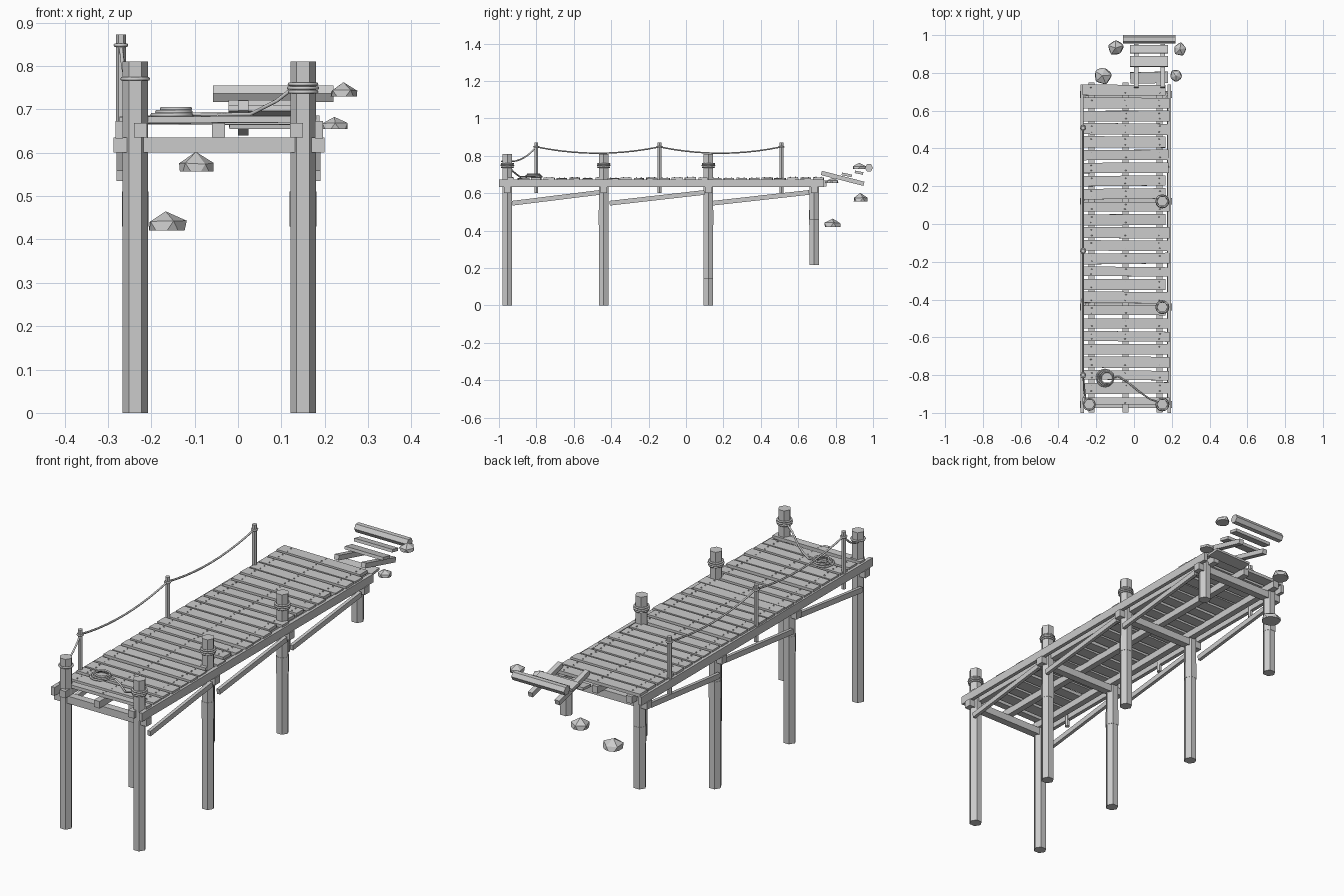
import bpy, bmesh, math, random
from mathutils import Vector, Matrix

if "Cube" in bpy.data.objects:
    bpy.data.objects.remove(bpy.data.objects["Cube"])
random.seed(4)


def finish(bm, name):
    me = bpy.data.meshes.new(name)
    bmesh.ops.recalc_face_normals(bm, faces=bm.faces)
    bm.to_mesh(me)
    bm.free()
    ob = bpy.data.objects.new(name, me)
    bpy.context.collection.objects.link(ob)
    return ob


def box(name, x0, x1, y0, y1, z0, z1, rot=(0, 0, 0)):
    bm = bmesh.new()
    bmesh.ops.create_cube(bm, size=1)
    bmesh.ops.scale(bm, vec=(x1 - x0, y1 - y0, z1 - z0), verts=bm.verts)
    ob = finish(bm, name)
    ob.location = ((x0 + x1) / 2, (y0 + y1) / 2, (z0 + z1) / 2)
    ob.rotation_euler = rot
    return ob


def rod(name, a, b, r, n=6, twist=math.pi / 6):
    a, b = Vector(a), Vector(b)
    bm = bmesh.new()
    bmesh.ops.create_cone(bm, cap_ends=True, segments=n, radius1=r, radius2=r, depth=(b - a).length,
                          matrix=Matrix.Rotation(twist, 4, 'Z'))
    ob = finish(bm, name)
    ob.location = (a + b) / 2
    ob.rotation_euler = (b - a).to_track_quat('Z', 'Y').to_euler()
    return ob


def rope(name, pts, r=0.0045, closed=False):
    cu = bpy.data.curves.new(name, 'CURVE')
    cu.dimensions = '3D'
    cu.bevel_depth = r
    cu.bevel_resolution = 1
    cu.use_fill_caps = True
    sp = cu.splines.new('POLY')
    sp.points.add(len(pts) - 1)
    for p, q in zip(sp.points, pts):
        p.co = (*q, 1)
    sp.use_cyclic_u = closed
    ob = bpy.data.objects.new(name, cu)
    bpy.context.collection.objects.link(ob)


def ring(name, x, y, z, r, n=12):
    rope(name, [(x + r * math.cos(t * math.tau / n), y + r * math.sin(t * math.tau / n), z)
                for t in range(n)], closed=True)


def sag(a, b, drop, n=10):
    a, b = Vector(a), Vector(b)
    return [a.lerp(b, i / n) - Vector((0, 0, drop * 4 * (i / n) * (1 - i / n))) for i in range(n + 1)]


XL, XR = -0.237, 0.15
rows = [-0.955, -0.44, 0.12, 0.685]

# hexagonal piles: (left bottom, left top, right bottom, right top)
heights = [(0, .81, 0, .81), (0, .65, 0, .81), (0, .65, .145, .81), (.215, .65, .46, .65)]
for i, (y, h) in enumerate(zip(rows, heights)):
    rod("pile_left", (XL, y, h[0]), (XL, y, h[1]), 0.0295, twist=math.pi / 6)
    rod("pile_right", (XR, y, h[2]), (XR, y, h[3]), 0.0295, twist=math.pi / 6)
    # cross beam and worn collars
    box("cross_beam", -0.287, 0.2, y - 0.018, y + 0.018, 0.60, 0.635)
    if i:
        rod("pile_collar", (XL, y, .43), (XL, y, .51), 0.031)
        if i < 3:
            rod("pile_collar", (XR, y, .43), (XR, y, .51), 0.031)

# side stringers and inner joists
for x in (-0.274, 0.187):
    box("side_stringer", x - .009, x + .009, -1, 0.738, 0.633, 0.673)
for x in (-0.225, -0.045, 0.135):
    box("inner_joist", x - .015, x + .015, -0.998, 0.75, 0.635, 0.668)

# sloping side braces
for y0, y1 in ((-0.93, -0.46), (-0.41, 0.1), (0.14, 0.66)):
    for x in (-0.272, 0.182):
        ang = math.atan2(0.058, y1 - y0)
        box("side_brace", x - .008, x + .008, y0, y1, 0.563, 0.588, (ang, 0, 0))

# deck planks with nails
count, start, pitch = 25, -0.972, 0.0686
for i in range(count):
    y = start + pitch * (i + 0.5)
    w = random.uniform(0.049, 0.061)
    if i == 0:
        w = 0.036
    x1 = 0.188 - random.choice((0, 0, .004, .022))
    dz = random.uniform(-0.002, 0.003)
    box("deck_plank", -0.277 + random.uniform(0, .008), x1, y - w / 2, y + w / 2, 0.667 + dz, 0.682 + dz,
        (random.uniform(-.03, .03), random.uniform(-.006, .006), random.uniform(-.014, .014)))
    for x in (-0.225, -0.045, 0.135):
        for s in (-1, 1):
            rod("nail", (x + random.uniform(-.006, .006), y + s * w * .25, 0.68 + dz),
                (x, y + s * w * .25, 0.6845 + dz), 0.003, 5)

# rail posts with hanging rope
posts = [-0.8, -0.142, 0.51]
for y in posts:
    rod("rail_post", (-0.27, y, 0.6), (-0.27, y, 0.872), 0.0115)
    ring("post_tie", -0.27, y, 0.848, 0.0125, 8)
rope("rail_rope", sag((XL - .02, -0.93, 0.77), (-0.27, -0.8, 0.848), 0.018, 6))
rope("rail_rope", sag((-0.27, -0.8, 0.848), (-0.27, -0.142, 0.848), 0.034))
rope("rail_rope", sag((-0.27, -0.142, 0.848), (-0.27, 0.51, 0.848), 0.034))

# rope rings round the mooring piles
ring("pile_rope", XL, rows[0], 0.77, 0.03)
for y in rows[:3]:
    for k in range(3):
        ring("pile_rope", XR, y, 0.74 + k * 0.009, 0.031 + 0.002 * (k % 2))

# loose mooring rope and coil on the deck
rope("mooring_rope", [(.128, -.94, .75), (.09, -.93, .72), (.03, -.89, .689), (-.03, -.84, .688),
                      (-.08, -.808, .688), (-.11, -.812, .689)])
for k in range(3):
    ring("rope_coil", -0.153 + .005 * k, -0.815, 0.687 + k * 0.007, 0.045 - k * 0.006)

# broken end: sagging rails, loose planks and a log
for x in (0.012, 0.153):
    box("broken_rail", x - .012, x + .012, 0.72, 0.955, 0.668, 0.691, (-0.25, 0, 0))
for y, z, w, a in ((0.775, 0.663, .06, .1), (0.86, 0.698, .055, -.2), (0.925, 0.71, .045, -.2)):
    if z < .67:
        box("fallen_plank", -0.02, 0.18, y - w / 2, y + w / 2, z - .006, z + .006, (a, 0, .02))
    else:
        box("loose_plank", -0.022, 0.18, y - w / 2, y + w / 2, z - .007, z + .007, (a, 0, 0))
rod("drift_log", (-0.058, 0.978, 0.736), (0.22, 0.978, 0.736), 0.022)


# faceted rocks with flat bottoms
def rock(x, y, z, r, h):
    bm = bmesh.new()
    bmesh.ops.create_icosphere(bm, subdivisions=1, radius=1)
    for v in bm.verts:
        v.co *= random.uniform(0.9, 1.1)
    bmesh.ops.rotate(bm, verts=bm.verts, matrix=Matrix.Rotation(random.uniform(0, 6), 3, 'Z'))
    geom = bm.verts[:] + bm.edges[:] + bm.faces[:]
    cut = bmesh.ops.bisect_plane(bm, geom=geom, plane_co=(0, 0, 0), plane_no=(0, 0, -1), clear_outer=True)
    bmesh.ops.edgeloop_fill(bm, edges=[e for e in cut['geom_cut'] if isinstance(e, bmesh.types.BMEdge)])
    bmesh.ops.scale(bm, vec=(r, r, h), verts=bm.verts)
    finish(bm, "rock").location = (x, y, z)


for spec in ((-.167, .785, .42, .05, .047), (-.097, .932, .556, .044, .042),
             (.243, .925, .729, .038, .032), (.222, .785, .655, .035, .03)):
    rock(*spec)
